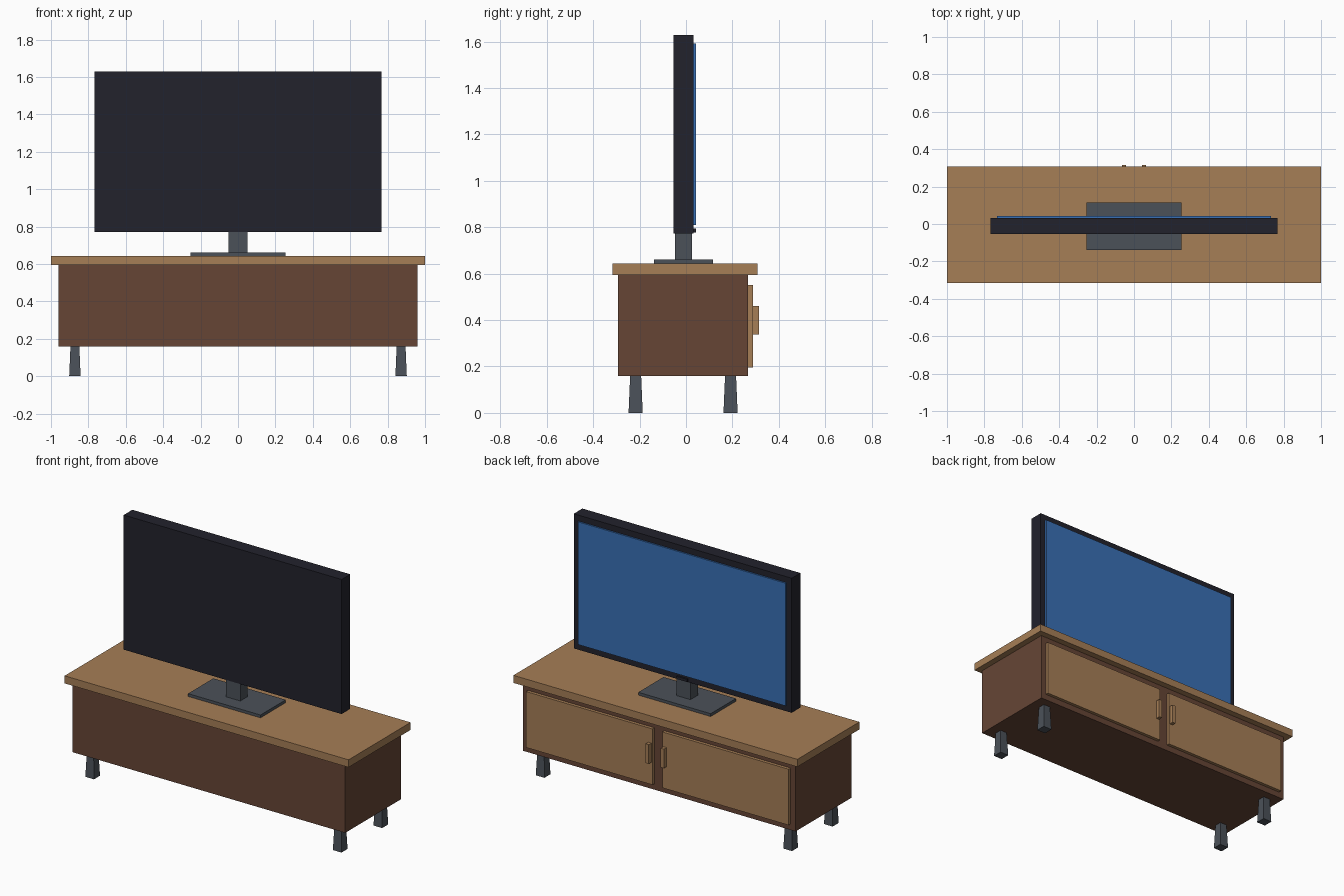
import bpy
import bmesh

default = bpy.data.objects.get("Cube")
if default:
    bpy.data.objects.remove(default, do_unlink=True)


def material(name, rgb):
    """Flat material from 0-255 display values, converted to linear."""
    linear = [((c / 255 + 0.055) / 1.055) ** 2.4 for c in rgb] + [1.0]
    mat = bpy.data.materials.new(name)
    mat.use_nodes = True
    mat.diffuse_color = linear
    mat.node_tree.nodes["Principled BSDF"].inputs["Base Color"].default_value = linear
    return mat


light_wood = material("light wood", (166, 126, 86))
dark_wood = material("dark wood", (102, 69, 53))
grey_metal = material("grey metal", (75, 81, 89))
black_plastic = material("black plastic", (34, 34, 44))
screen_blue = material("screen blue", (57, 112, 181))


def box(name, x, y, z, mat, taper=1.0):
    """Box between (min, max) pairs; taper scales its top face."""
    bm = bmesh.new()
    bmesh.ops.create_cube(bm, size=1)
    size = [b - a for a, b in (x, y, z)]
    for v in bm.verts:
        k = taper if v.co.z > 0 else 1.0
        v.co.x *= size[0] * k
        v.co.y *= size[1] * k
        v.co.z *= size[2]
    mesh = bpy.data.meshes.new(name)
    bm.to_mesh(mesh)
    bm.free()
    mesh.materials.append(mat)
    obj = bpy.data.objects.new(name, mesh)
    obj.location = [(a + b) / 2 for a, b in (x, y, z)]
    bpy.context.collection.objects.link(obj)
    return obj


def span(centre, width):
    return (centre - width / 2, centre + width / 2)


# Cabinet
box("cabinet_body", (-0.96, 0.96), (-0.292, 0.268), (0.158, 0.595), dark_wood)
box("cabinet_top", (-1, 1), (-0.316, 0.308), (0.595, 0.643), light_wood)

# Doors, handles and tapered legs on both sides
for side, s in (("left", 1), ("right", -1)):
    box(side + "_door", span(s * 0.48, 0.89), (0.268, 0.288), (0.196, 0.552), light_wood)
    box(side + "_handle", span(s * 0.053, 0.022), (0.288, 0.315), (0.338, 0.46), light_wood)
    for end, y in (("front", -0.217), ("back", 0.192)):
        box(f"{end}_{side}_leg", span(s * 0.872, 0.061), span(y, 0.061),
            (0, 0.158), grey_metal, taper=0.78)

# Television stand
box("stand_base", span(0, 0.51), (-0.138, 0.116), (0.643, 0.661), grey_metal)
box("stand_neck", span(0, 0.1), (-0.048, 0.026), (0.661, 0.775), grey_metal)

# Television
box("television_case", span(0, 1.535), (-0.054, 0.033), (0.772, 1.629), black_plastic)
box("television_screen", span(0, 1.464), (0.033, 0.043), (0.81, 1.591), screen_blue)
box("sensor_bar", span(0, 0.074), (0.033, 0.044), (0.777, 0.794), black_plastic)
